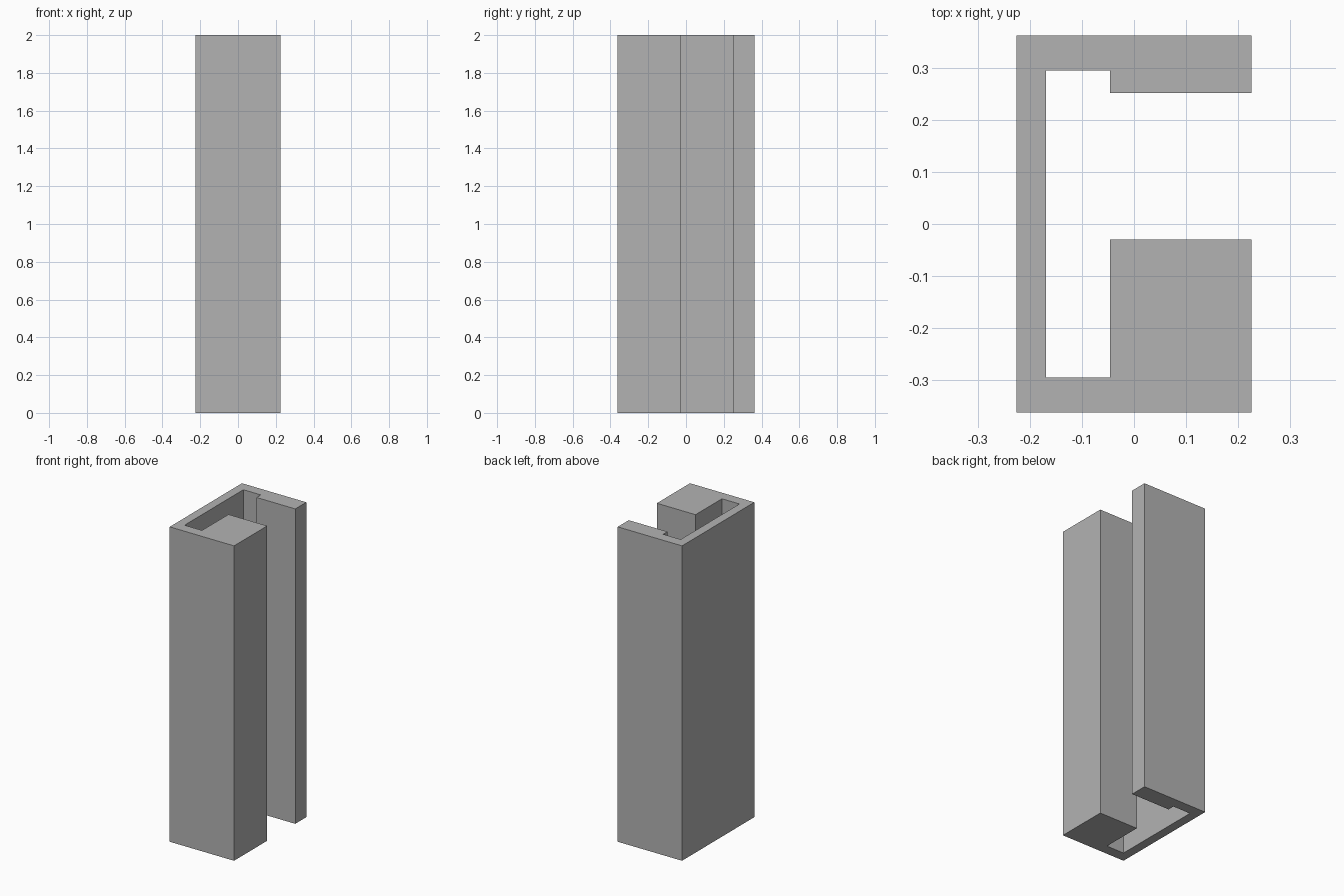
import bpy
import bmesh

cube = bpy.data.objects.get("Cube")
if cube:
    bpy.data.objects.remove(cube, do_unlink=True)

# Single grey finish
grey = bpy.data.materials.new("Plain grey")
grey.use_nodes = True
colour = (0.45, 0.45, 0.45, 1)
grey.diffuse_color = colour
grey.node_tree.nodes["Principled BSDF"].inputs["Base Color"].default_value = colour

HEIGHT = 2.0
half_x, half_y = 0.226, 0.3625      # outer half sizes
wall_x, lip_x = -0.169, -0.046      # inner face of the web, inner edge of the lips
slot_front, slot_back = -0.03, 0.252
cavity_y = 0.295                    # half length of the inner cavity

# Outline of the slotted channel, counter-clockwise
profile = [
    (-half_x, -half_y), (half_x, -half_y),
    (half_x, slot_front), (lip_x, slot_front),
    (lip_x, -cavity_y), (wall_x, -cavity_y),
    (wall_x, cavity_y), (lip_x, cavity_y),
    (lip_x, slot_back), (half_x, slot_back),
    (half_x, half_y), (-half_x, half_y),
]


def extrude_profile(name, points, height, material):
    bm = bmesh.new()
    base = bm.faces.new([bm.verts.new((x, y, 0)) for x, y in points])
    result = bmesh.ops.extrude_face_region(bm, geom=[base], use_keep_orig=True)
    top = [v for v in result["geom"] if isinstance(v, bmesh.types.BMVert)]
    bmesh.ops.translate(bm, verts=top, vec=(0, 0, height))
    bmesh.ops.recalc_face_normals(bm, faces=bm.faces)
    mesh = bpy.data.meshes.new(name)
    bm.to_mesh(mesh)
    bm.free()
    mesh.materials.append(material)
    obj = bpy.data.objects.new(name, mesh)
    bpy.context.collection.objects.link(obj)
    return obj


extrude_profile("slotted_channel", profile, HEIGHT, grey)
